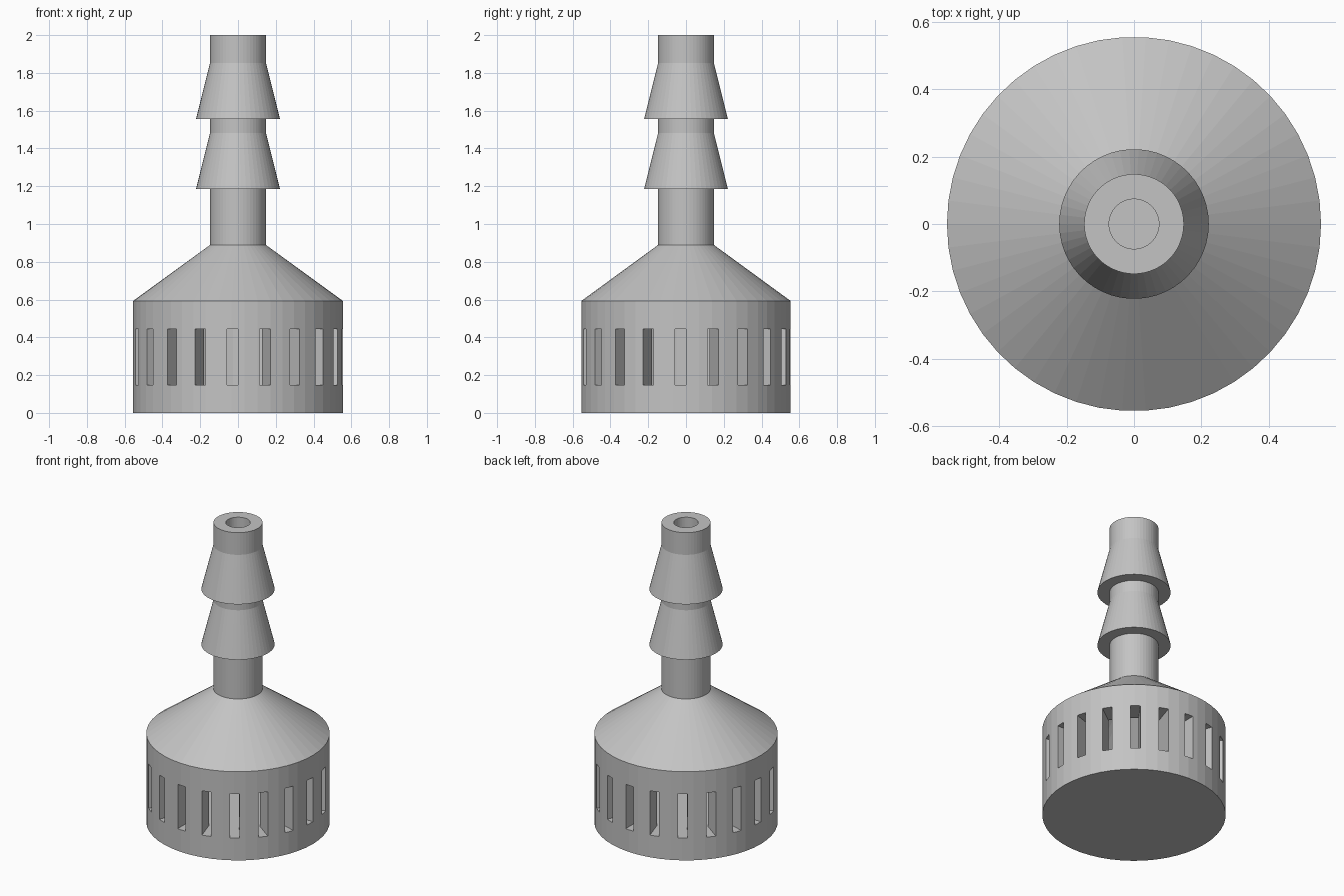
import bpy, bmesh, math
from mathutils import Matrix, Vector

old = bpy.data.objects.get("Cube")
if old:
    bpy.data.objects.remove(old, do_unlink=True)

U = 2 / 27          # one design unit; the whole part is 27 units tall
SIDES = 50
SLOTS = 20

grey = bpy.data.materials.new("light_grey")
grey.use_nodes = True
colour = (0.55, 0.55, 0.55, 1)
grey.diffuse_color = colour
grey.node_tree.nodes["Principled BSDF"].inputs["Base Color"].default_value = colour


def make_object(name, bm):
    bmesh.ops.recalc_face_normals(bm, faces=bm.faces)
    mesh = bpy.data.meshes.new(name)
    bm.to_mesh(mesh)
    bm.free()
    mesh.materials.append(grey)
    obj = bpy.data.objects.new(name, mesh)
    bpy.context.collection.objects.link(obj)
    return obj


def lathe(name, profile):
    """Revolve (radius, height) points; the open ends become flat discs."""
    bm = bmesh.new()
    rings = []
    for r, z in profile:
        rings.append([bm.verts.new((r * U * math.cos(a), r * U * math.sin(a), z * U))
                      for a in (math.tau * i / SIDES for i in range(SIDES))])
    for low, high in zip(rings, rings[1:]):
        for i in range(SIDES):
            j = (i + 1) % SIDES
            bm.faces.new((low[i], low[j], high[j], high[i]))
    bm.faces.new(rings[0])
    bm.faces.new(rings[-1])
    return make_object(name, bm)


# Outer skin with two barbs, then down the bore into the hollow chamber
outside = [(7.5, 0), (7.5, 8), (2, 12)]
for base in (16, 21):
    outside += [(2, base), (3, base), (2, base + 4)]
outside.append((2, 27))
inside = [(1, 27), (1, 12), (5.5, 8), (5.5, 2)]
strainer = lathe("barbed_hose_strainer", outside + inside)

# Ring of upright slots, each set to one side of its radius
bm = bmesh.new()
for k in range(SLOTS):
    place = (Matrix.Rotation(math.tau * k / SLOTS, 4, "Z")
             @ Matrix.Translation(Vector((-0.4, -7, 4)) * U)
             @ Matrix.Diagonal((0.8 * U, 3.6 * U, 4 * U, 1)))
    bmesh.ops.create_cube(bm, size=1, matrix=place)
cutter = make_object("slot_cutter", bm)
cutter.hide_render = True

cut = strainer.modifiers.new("slots", "BOOLEAN")
cut.operation = "DIFFERENCE"
cut.solver = "EXACT"
cut.object = cutter

# Bake the cut and drop the helper
graph = bpy.context.evaluated_depsgraph_get()
baked = bpy.data.meshes.new_from_object(strainer.evaluated_get(graph))
strainer.modifiers.clear()
strainer.data = baked
bpy.data.objects.remove(cutter, do_unlink=True)
